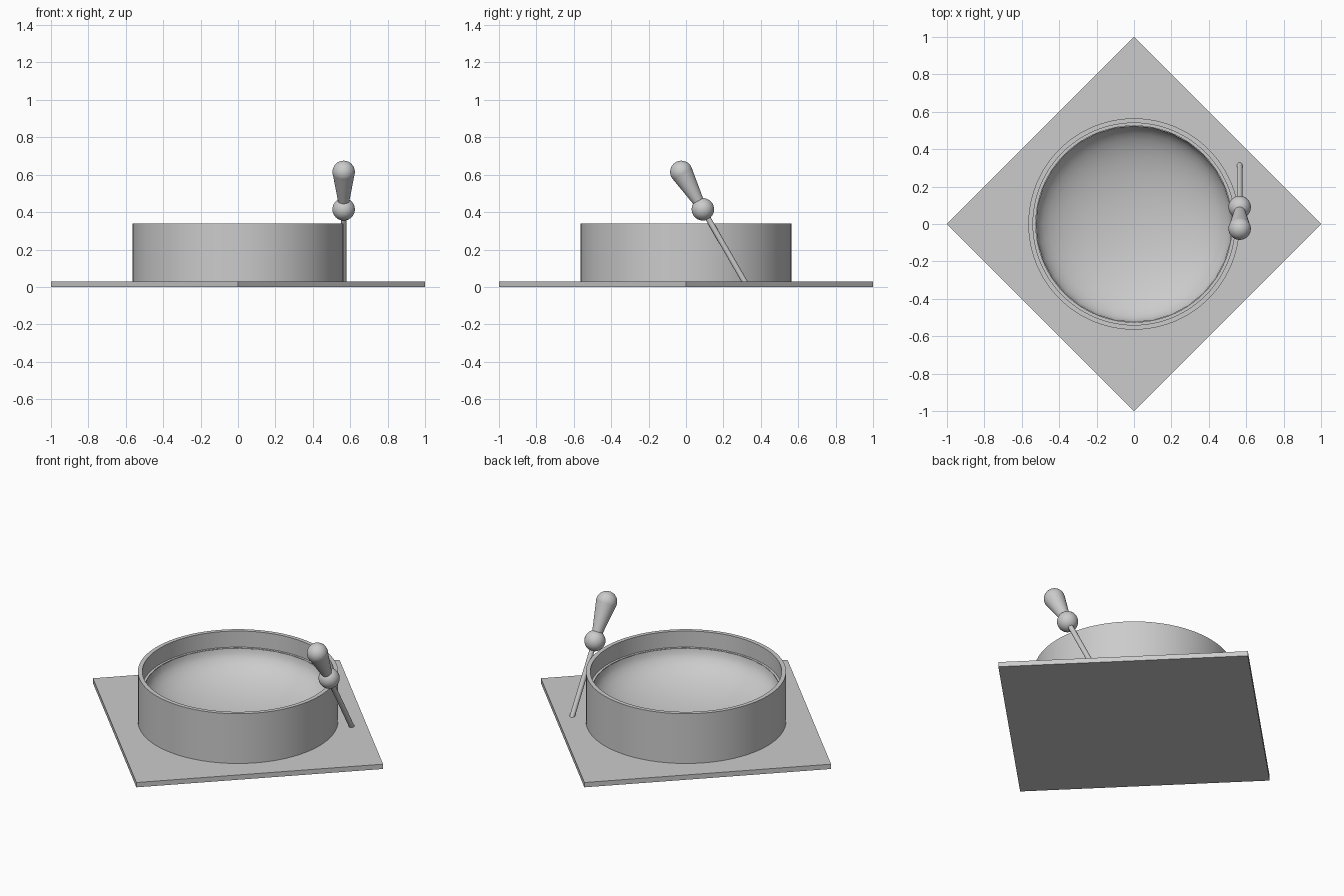
import bpy, bmesh, math
from mathutils import Vector

cube = bpy.data.objects.get("Cube")
if cube:
    bpy.data.objects.remove(cube, do_unlink=True)

# One plain grey for everything
grey = bpy.data.materials.new("plain_grey")
grey.use_nodes = True
colour = (0.6, 0.6, 0.6, 1)
grey.diffuse_color = colour
grey.node_tree.nodes["Principled BSDF"].inputs["Base Color"].default_value = colour


def finish(name, smooth=True):
    ob = bpy.context.object
    ob.name = name
    ob.data.materials.append(grey)
    if smooth:
        bpy.ops.object.shade_smooth_by_angle(angle=math.radians(35))
    return ob


def lathe(name, profile, steps):
    """Spin an (r, z) profile about the z axis."""
    bm = bmesh.new()
    verts = [bm.verts.new((r, 0, z)) for r, z in profile]
    edges = [bm.edges.new(pair) for pair in zip(verts, verts[1:])]
    bmesh.ops.spin(bm, geom=verts + edges, cent=(0, 0, 0), axis=(0, 0, 1),
                   angle=math.tau, steps=steps)
    bmesh.ops.remove_doubles(bm, verts=bm.verts, dist=0.0005)
    bmesh.ops.recalc_face_normals(bm, faces=bm.faces)
    mesh = bpy.data.meshes.new(name)
    bm.to_mesh(mesh)
    bm.free()
    ob = bpy.data.objects.new(name, mesh)
    bpy.context.collection.objects.link(ob)
    bpy.ops.object.select_all(action="DESELECT")
    bpy.context.view_layer.objects.active = ob
    ob.select_set(True)
    return finish(name)


def rod(name, start, end, r1, r2):
    axis = end - start
    bpy.ops.mesh.primitive_cone_add(
        vertices=32, radius1=r1, radius2=r2, depth=axis.length,
        location=(start + end) / 2, rotation=axis.to_track_quat("Z", "Y").to_euler())
    return finish(name)


def ball(name, centre, radius):
    bpy.ops.mesh.primitive_uv_sphere_add(segments=32, ring_count=16,
                                         radius=radius, location=centre)
    return finish(name)


# Square base plate, turned so its corners lie on the axes
BASE_TOP = 0.03
bpy.ops.mesh.primitive_cube_add(size=1, location=(0, 0, BASE_TOP / 2),
                                rotation=(0, 0, math.pi / 4))
bpy.context.object.scale = (math.sqrt(2), math.sqrt(2), BASE_TOP)
finish("base_plate", smooth=False)

# Round wall with an inner ledge
RIM, LEDGE = 0.34, 0.24
DISH_R, DISH_DEPTH = 0.525, 0.2
lathe("round_wall", [(0.565, BASE_TOP), (0.565, RIM), (0.54, RIM),
                     (0.54, LEDGE), (DISH_R, LEDGE)], 96)

# Hollow dish set into the ledge
arc = [i * math.pi / 24 for i in range(13)]
lathe("dish", [(DISH_R * math.cos(a), LEDGE - DISH_DEPTH * math.sin(a))
               for a in arc], 32)
for poly in bpy.context.object.data.polygons:
    if poly.normal.z < 0:
        poly.flip()

# Leaning lever: rod, collar ball, flared grip and end knob
foot = Vector((0.565, 0.318, 0.02))
collar = Vector((0.565, 0.09, 0.415))
knob = Vector((0.565, -0.025, 0.615))
rod("lever_rod", foot, collar, 0.015, 0.015)
ball("lever_collar", collar, 0.06)
rod("lever_grip", collar, knob.lerp(collar, 0.04), 0.022, 0.059)
ball("lever_knob", knob, 0.06)
